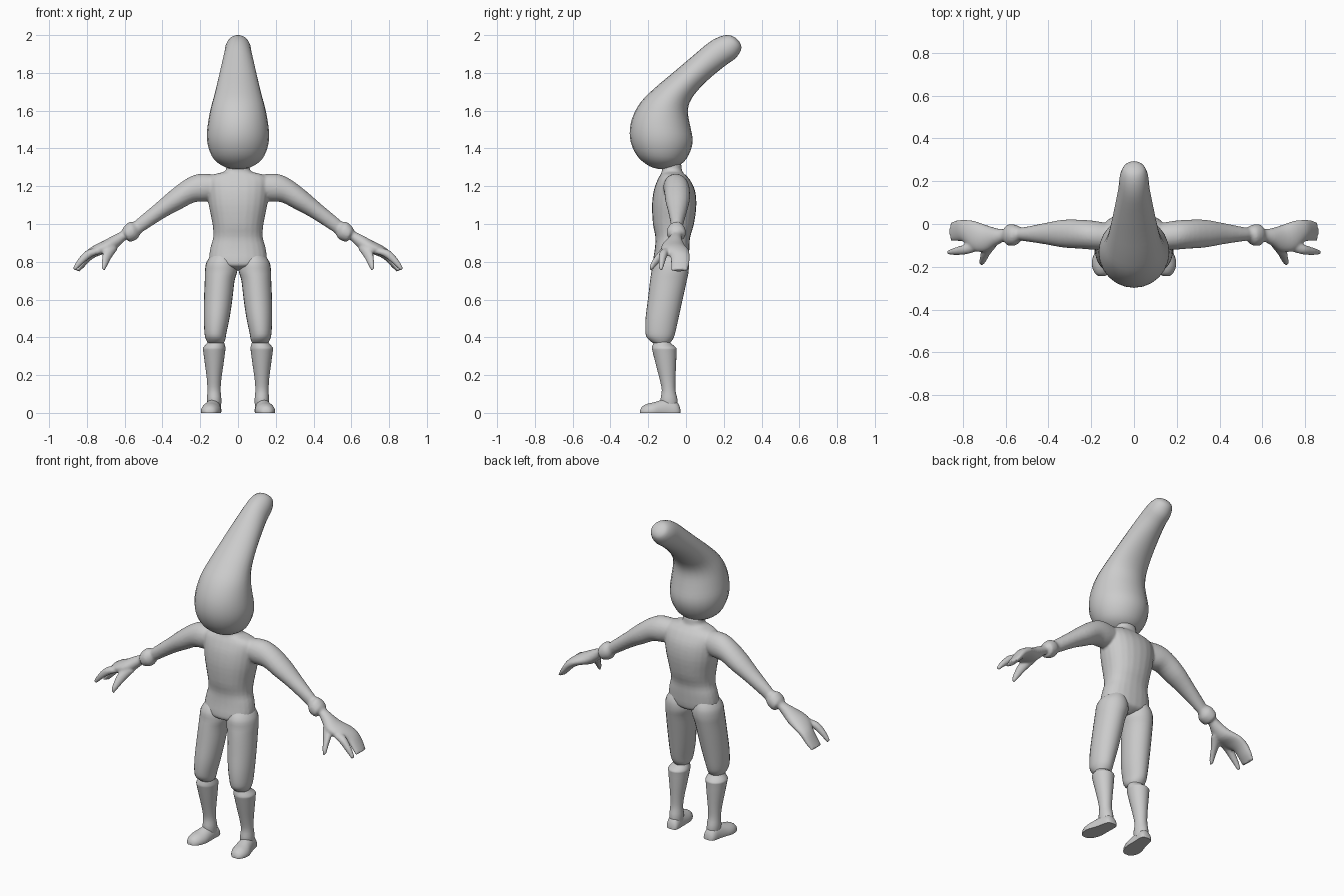
import bpy, bmesh, math
from mathutils import Vector

grey = bpy.data.materials.new("plain grey")
grey.diffuse_color = (0.6, 0.6, 0.6, 1)


def smooth_rows(rows, steps):
    """Catmull-Rom interpolation of every number in the section rows."""
    out = []
    for i in range(len(rows) - 1):
        a, b, c, d = (rows[max(i - 1, 0)], rows[i], rows[i + 1],
                      rows[min(i + 2, len(rows) - 1)])
        for k in range(steps):
            t = k / steps
            out.append([0.5 * (2 * q + (r - p) * t + (2 * p - 5 * q + 4 * r - s) * t * t
                               + (3 * q - p - 3 * r + s) * t ** 3)
                        for p, q, r, s in zip(a, b, c, d)])
    return out + [list(rows[-1])]


def loft(bm, rows, section, sides=24, steps=3, power=1.0, floor=None):
    """Skin rings; section(row) gives two opposite points and a half-width vector."""
    rings = []
    for row in smooth_rows(rows, steps):
        p, q, v = (Vector(e) for e in section(row))
        ring = []
        for k in range(sides):
            t = 2 * math.pi * k / sides
            c, s = math.cos(t), math.sin(t)
            c = math.copysign(abs(c) ** power, c)
            s = math.copysign(abs(s) ** power, s)
            co = (p + q) / 2 + (p - q) / 2 * c + v * s
            if floor is not None:
                co.z = max(co.z, floor)
            ring.append(bm.verts.new(co))
        rings.append(ring)
    for a, b in zip(rings, rings[1:]):
        for k in range(sides):
            n = (k + 1) % sides
            bm.faces.new((a[k], a[n], b[n], b[k]))
    bm.faces.new(rings[0])
    bm.faces.new(rings[-1])


def finish(name, bm, angle=50):
    bmesh.ops.recalc_face_normals(bm, faces=bm.faces)
    me = bpy.data.meshes.new(name)
    bm.to_mesh(me)
    bm.free()
    me.materials.append(grey)
    ob = bpy.data.objects.new(name, me)
    bpy.context.collection.objects.link(ob)
    bpy.ops.object.select_all(action='DESELECT')
    ob.select_set(True)
    bpy.context.view_layer.objects.active = ob
    bpy.ops.object.shade_smooth_by_angle(angle=math.radians(angle))
    return ob


# Head: front y, z, back y, z, half width, curling back to a blunt tip
head = [(-.15, 1.292, -.11, 1.29, .02), (-.195, 1.307, -.065, 1.297, .07),
        (-.25, 1.35, -.01, 1.33, .125), (-.285, 1.41, .025, 1.39, .155),
        (-.298, 1.48, .035, 1.45, .165), (-.285, 1.56, .022, 1.52, .158),
        (-.24, 1.645, .01, 1.59, .143), (-.165, 1.72, .02, 1.645, .125),
        (-.07, 1.80, .06, 1.705, .108), (.03, 1.885, .13, 1.775, .09),
        (.12, 1.96, .21, 1.84, .073), (.18, 1.992, .265, 1.88, .066),
        (.225, 2.0, .292, 1.925, .05), (.255, 1.99, .288, 1.955, .024),
        (.27, 1.978, .275, 1.973, .004)]
bm = bmesh.new()
loft(bm, head, lambda r: ((0, r[0], r[1]), (0, r[2], r[3]), (r[4], 0, 0)))
finish("head", bm, 80)

# Torso and neck: z, front y, back y, half width
torso = [(.755, -.11, -.04, .03), (.775, -.165, 0, .1), (.80, -.175, .012, .15),
         (.87, -.165, .018, .147), (.93, -.162, .022, .131), (1.0, -.175, .042, .135),
         (1.1, -.18, .055, .155), (1.18, -.17, .047, .165), (1.235, -.15, .02, .165),
         (1.262, -.135, -.005, .13), (1.28, -.128, -.02, .068), (1.32, -.13, -.025, .062)]
# Arm: upper x, z, lower x, z, front y, back y
arm = [(.12, 1.262, .09, 1.14, -.12, 0), (.21, 1.265, .165, 1.12, -.12, .015),
       (.28, 1.235, .23, 1.115, -.115, .02), (.36, 1.175, .30, 1.08, -.11, .02),
       (.44, 1.105, .385, 1.035, -.095, .005), (.53, 1.03, .495, .965, -.08, -.015),
       (.55, 1.012, .515, .95, -.08, -.015), (.577, 1.01, .535, .92, -.1, -.003),
       (.605, .985, .575, .905, -.1, -.003), (.62, .96, .59, .92, -.082, -.022),
       (.66, .94, .625, .885, -.1, -.02), (.71, .912, .67, .85, -.13, -.005),
       (.765, .885, .73, .835, -.125, .015), (.81, .85, .775, .812, -.085, .02),
       (.842, .80, .812, .775, -.08, .018), (.864, .76, .84, .748, -.08, .008)]
# Thumb and long finger: x, y, z, radius
thumb = [(.66, -.085, .885, .03), (.69, -.125, .84, .028), (.705, -.165, .795, .02),
         (.714, -.186, .758, .01)]
finger = [(.73, -.10, .86, .026), (.785, -.118, .845, .024), (.835, -.128, .80, .018),
          (.868, -.132, .758, .01)]
bm = bmesh.new()
loft(bm, torso, lambda r: ((0, r[1], r[0]), (0, r[2], r[0]), (r[3], 0, 0)), power=.9)
for s in (-1, 1):
    loft(bm, arm, lambda r: ((s * r[0], (r[4] + r[5]) / 2, r[1]),
                             (s * r[2], (r[4] + r[5]) / 2, r[3]),
                             (0, (r[5] - r[4]) / 2, 0)))
    for digit in (thumb, finger):
        loft(bm, digit, lambda r: ((s * (r[0] + .8 * r[3]), r[1], r[2] + .6 * r[3]),
                                   (s * (r[0] - .8 * r[3]), r[1], r[2] - .6 * r[3]),
                                   (0, r[3], 0)), sides=12)
body = finish("torso_and_arms", bm, 80)
# Fuse the overlapping limbs into one soft skin
fuse = body.modifiers.new("fuse", 'REMESH')
fuse.mode, fuse.voxel_size, fuse.use_smooth_shade = 'VOXEL', .007, True
soften = body.modifiers.new("soften", 'SMOOTH')
soften.factor, soften.iterations = .5, 4

# Leg parts: z, inner x, outer x, front y, back y
thigh = [(.85, .03, .13, -.14, -.01), (.80, .008, .166, -.176, .012),
         (.75, .004, .175, -.183, .014), (.70, .018, .176, -.19, .004),
         (.60, .03, .18, -.202, -.018), (.50, .045, .181, -.214, -.04),
         (.42, .062, .177, -.214, -.058), (.39, .067, .17, -.20, -.07),
         (.37, .075, .16, -.175, -.085)]
shin = [(.40, .08, .155, -.165, -.09), (.372, .073, .163, -.172, -.083),
        (.345, .066, .184, -.18, -.052), (.325, .068, .184, -.177, -.05),
        (.25, .078, .174, -.158, -.053), (.18, .088, .165, -.14, -.056),
        (.12, .092, .162, -.128, -.056), (.07, .088, .164, -.135, -.045),
        (.03, .09, .16, -.13, -.045)]
# Foot: y, centre x, top z, half width
foot = [(-.243, .15, .014, .015), (-.232, .149, .033, .032), (-.205, .147, .048, .047),
        (-.17, .143, .056, .053), (-.13, .136, .068, .047), (-.09, .13, .075, .041),
        (-.055, .126, .065, .038), (-.036, .124, .04, .03), (-.029, .124, .014, .014)]
for s, side in ((-1, "right"), (1, "left")):
    for name, rows in (("thigh", thigh), ("shin", shin)):
        bm = bmesh.new()
        loft(bm, rows, lambda r: ((s * (r[1] + r[2]) / 2, r[3], r[0]),
                                  (s * (r[1] + r[2]) / 2, r[4], r[0]),
                                  ((r[2] - r[1]) / 2, 0, 0)))
        finish(f"{side}_{name}", bm)
    bm = bmesh.new()
    loft(bm, foot, lambda r: ((s * r[1], r[0], r[2]), (s * r[1], r[0], -r[2] * .7),
                              (r[3], 0, 0)), floor=0)
    bmesh.ops.remove_doubles(bm, verts=bm.verts, dist=.0005)
    finish(f"{side}_foot", bm)
